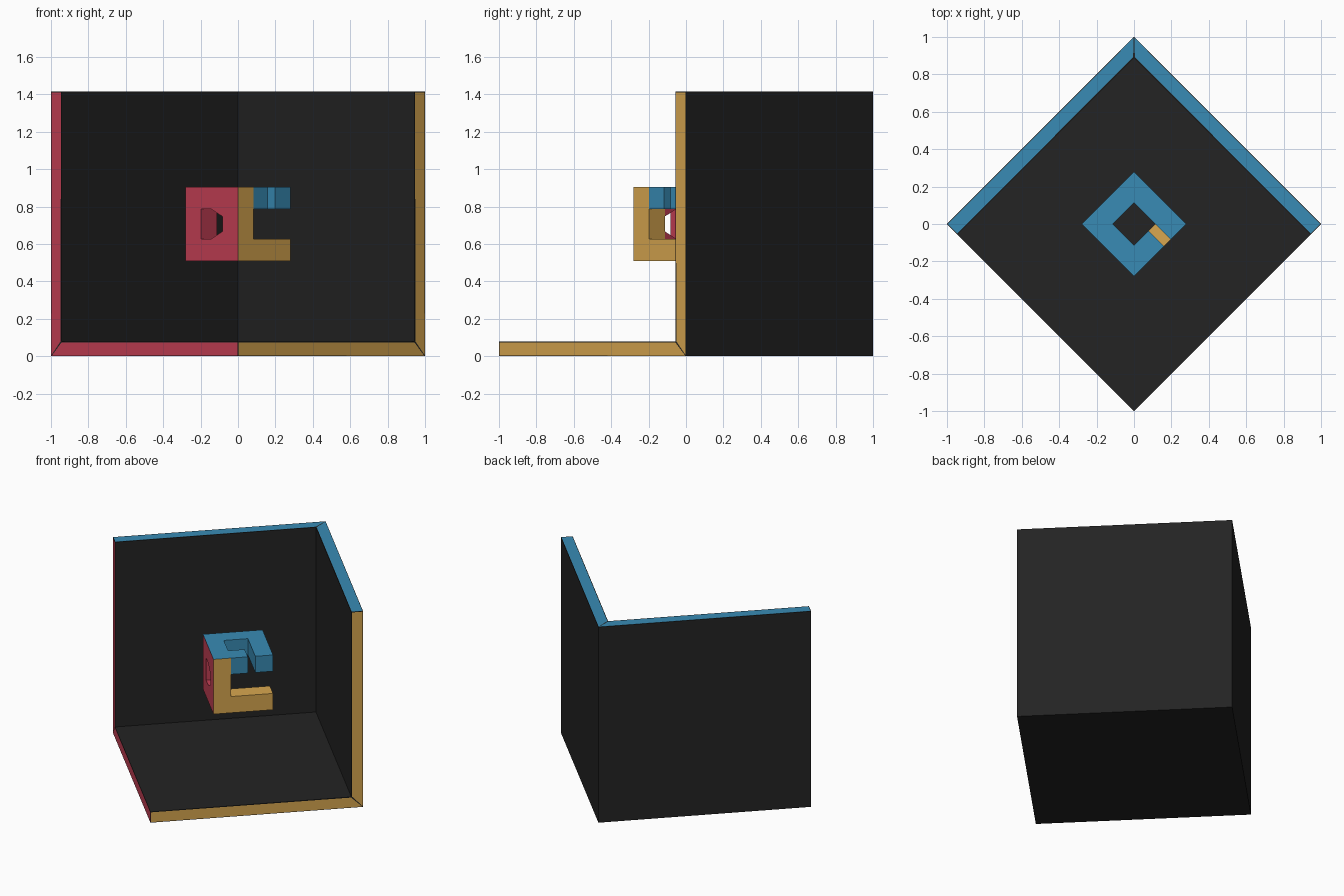
import bpy, bmesh, math
from mathutils import Vector

if "Cube" in bpy.data.objects:
    bpy.data.objects.remove(bpy.data.objects["Cube"])

S = math.sqrt(2) / 2            # half side of the corner stand
H, G = 0.198, 0.08              # half size of the frame and of its openings
BLACK, RED, GOLD, BLUE = range(4)
COLOURS = [("black", (0.017, 0.017, 0.017, 1)), ("red", (0.55, 0.05, 0.09, 1)),
           ("gold", (0.69, 0.39, 0.08, 1)), ("blue", (0.04, 0.26, 0.46, 1))]
mats = []
for name, col in COLOURS:
    m = bpy.data.materials.new(name)
    m.diffuse_color = col
    m.use_nodes = True
    m.node_tree.nodes["Principled BSDF"].inputs["Base Color"].default_value = m.diffuse_color
    mats.append(m)


def add_object(name, bm):
    """Turn a bmesh into an object, standing corner-on to the front."""
    mesh = bpy.data.meshes.new(name)
    bm.to_mesh(mesh)
    bm.free()
    for m in mats:
        mesh.materials.append(m)
    ob = bpy.data.objects.new(name, mesh)
    bpy.context.collection.objects.link(ob)
    ob.location.z = S
    ob.rotation_euler.z = math.radians(45)
    return ob


# Corner stand: floor and two back walls with mitred rims
bm = bmesh.new()
bmesh.ops.create_cube(bm, size=2 * S)
bm.normal_update()
open_sides = [f for f in bm.faces
              if f.normal.x < -0.9 or f.normal.y < -0.9 or f.normal.z > 0.9]
bmesh.ops.delete(bm, geom=open_sides, context='FACES')
stand = add_object("corner_stand", bm)
mod = stand.modifiers.new("thickness", 'SOLIDIFY')
mod.thickness = 0.078
mod.offset = -1
mod.use_even_offset = True
mod.use_quality_normals = True
bpy.context.view_layer.update()
evaluated = stand.evaluated_get(bpy.context.evaluated_depsgraph_get())
thick = bpy.data.meshes.new_from_object(evaluated)
stand.modifiers.clear()
stand.data = thick

# Coloured rims, each with a thin dark border
RIMS = [(Vector((-1, 0, 0)), RED), (Vector((0, -1, 0)), GOLD), (Vector((0, 0, 1)), BLUE)]
bm = bmesh.new()
bm.from_mesh(thick)
bm.normal_update()
rims = []
for f in bm.faces:
    for n, mat in RIMS:
        if f.normal.dot(n) > 0.9 and f.calc_center_median().dot(n) > S - 0.01:
            rims.append((f, mat))
bmesh.ops.inset_individual(bm, faces=[f for f, _ in rims], thickness=0.005)
for f in bm.faces:
    f.material_index = BLACK
for f, mat in rims:
    f.material_index = mat
bm.to_mesh(thick)
bm.free()

# Hollow cube frame, built on a coarse cell grid (gap cell at i=2, j=0, k=2)
CUTS = ([-H, -G, 0.03, G, H], [-H, -G, G, H], [-H, -G, G, H])


def filled(c):
    i, j, k = c
    if not (0 <= i < 4 and 0 <= j < 3 and 0 <= k < 3):
        return False
    if k == 2:                                  # top ring with gap
        return not (i in (1, 2) and j == 1) and (i, j) != (2, 0)
    if i == 0:                                  # left ring
        return (j, k) != (1, 1)
    return j == 0 and k == 0                    # lower right bar


def face_colour(c, axis, sign):
    i, j, k = c
    if axis == 0 and sign < 0 and i == 0:
        return RED
    if axis == 1 and sign < 0 and j == 0 and (i == 0 or k == 0):
        return GOLD
    if k == 2:
        return BLUE
    if i > 0 or (j == 0 and k == 1 and axis == 0):
        return GOLD
    return RED


bm = bmesh.new()
for n in range(36):
    c = (n % 4, n // 4 % 3, n // 12)
    if not filled(c):
        continue
    for axis in range(3):
        for sign in (-1, 1):
            other = list(c)
            other[axis] += sign
            if filled(other):
                continue
            a, b = (axis + 1) % 3, (axis + 2) % 3
            loop = [(0, 0), (1, 0), (1, 1), (0, 1)][::sign]
            verts = []
            for da, db in loop:
                p = Vector()
                p[axis] = CUTS[axis][c[axis] + (sign > 0)]
                p[a], p[b] = CUTS[a][c[a] + da], CUTS[b][c[b] + db]
                verts.append(bm.verts.new(p))
            bm.faces.new(verts).material_index = face_colour(c, axis, sign)
bmesh.ops.remove_doubles(bm, verts=bm.verts, dist=1e-5)
add_object("cube_frame", bm)

# Chamfer wedges in the left opening, next to the front post
bm = bmesh.new()
for s in (-1, 1):
    tri = [(-G, s * G), (0.006, s * G), (-G, s * (G - 0.04))]
    base = bm.faces.new([bm.verts.new((-H, y, z)) for y, z in tri])
    ext = bmesh.ops.extrude_face_region(bm, geom=[base], use_keep_orig=True)
    bmesh.ops.translate(bm, vec=(H - G, 0, 0),
                        verts=[v for v in ext['geom'] if isinstance(v, bmesh.types.BMVert)])
bmesh.ops.recalc_face_normals(bm, faces=bm.faces)
for f in bm.faces:
    f.material_index = RED
add_object("opening_wedges", bm)
